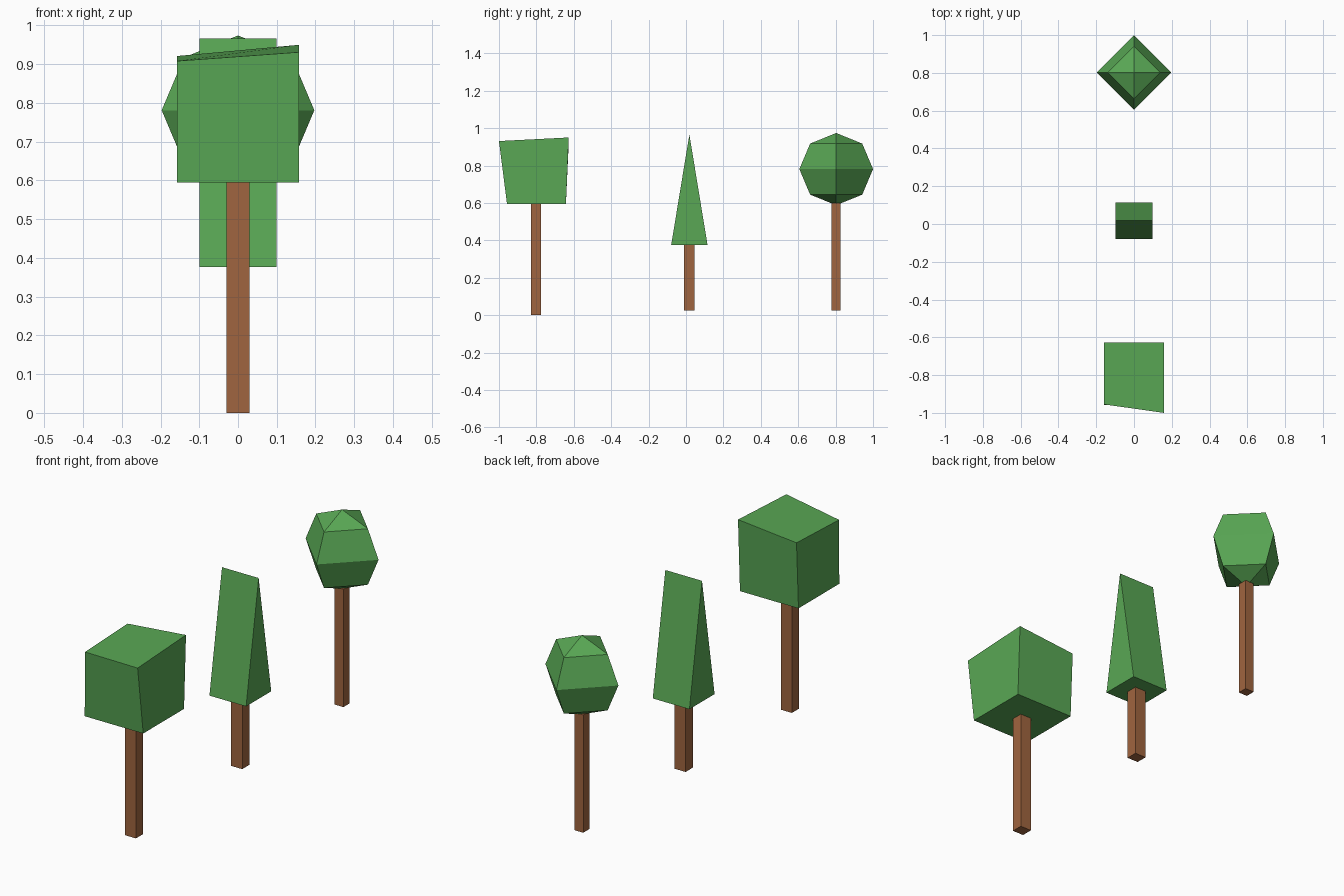
import bpy, bmesh
from mathutils import Vector

if "Cube" in bpy.data.objects:
    bpy.data.objects.remove(bpy.data.objects["Cube"])


def material(name, rgb):
    m = bpy.data.materials.new(name)
    m.diffuse_color = (*rgb, 1)
    m.use_nodes = True
    m.node_tree.nodes["Principled BSDF"].inputs["Base Color"].default_value = m.diffuse_color
    return m


LEAF = material("leaf_green", (0.10, 0.39, 0.09))
BARK = material("bark_brown", (0.35, 0.13, 0.05))


def finish(bm, name, mat):
    bmesh.ops.recalc_face_normals(bm, faces=bm.faces[:])
    me = bpy.data.meshes.new(name)
    bm.to_mesh(me)
    bm.free()
    me.materials.append(mat)
    ob = bpy.data.objects.new(name, me)
    bpy.context.collection.objects.link(ob)
    return ob


def box(lo, hi):
    bm = bmesh.new()
    bmesh.ops.create_cube(bm, size=1)
    lo, hi = Vector(lo), Vector(hi)
    for v in bm.verts:
        v.co = [(lo[i] + hi[i]) / 2 + v.co[i] * (hi[i] - lo[i]) for i in range(3)]
    return bm


# Square trunks: name, centre y, half width x, half width y, bottom, top
for name, y, wx, wy, z0, z1 in (
    ("cube_tree_trunk", -0.802, 0.03, 0.028, 0.0, 0.60),
    ("wedge_tree_trunk", 0.018, 0.03, 0.028, 0.025, 0.38),
    ("ball_tree_trunk", 0.803, 0.024, 0.024, 0.025, 0.60),
):
    finish(box((-wx, y - wy, z0), (wx, y + wy, z1)), name, BARK)

# Cube crown with a tilted, skewed top
bm = box((-0.158, -0.957, 0.595), (0.158, -0.642, 0.93))
top = {(-1, -1): (-0.955, 0.908), (1, -1): (-1.0, 0.931),
       (-1, 1): (-0.627, 0.921), (1, 1): (-0.627, 0.950)}
for v in bm.verts:
    if v.co.z > 0.8:
        key = (1 if v.co.x > 0 else -1, 1 if v.co.y > -0.8 else -1)
        v.co.y, v.co.z = top[key]
finish(bm, "cube_tree_crown", LEAF)

# Wedge crown: triangular prism with its ridge along x
bm = bmesh.new()
profile = [(-0.079, 0.376), (0.115, 0.376), (0.018, 0.966)]
face = bm.faces.new([bm.verts.new((-0.099, y, z)) for y, z in profile])
ext = bmesh.ops.extrude_face_region(bm, geom=[face], use_keep_orig=True)
bmesh.ops.translate(bm, vec=(0.198, 0, 0),
                    verts=[g for g in ext["geom"] if isinstance(g, bmesh.types.BMVert)])
finish(bm, "wedge_tree_crown", LEAF)

# Ball crown: four-sided sphere with corners on the axes
bm = bmesh.new()
bmesh.ops.create_uvsphere(bm, u_segments=4, v_segments=4, radius=1)
for v in bm.verts:
    v.co = (v.co.x * 0.197, 0.803 + v.co.y * 0.197, 0.781 + v.co.z * 0.193)
finish(bm, "ball_tree_crown", LEAF)
